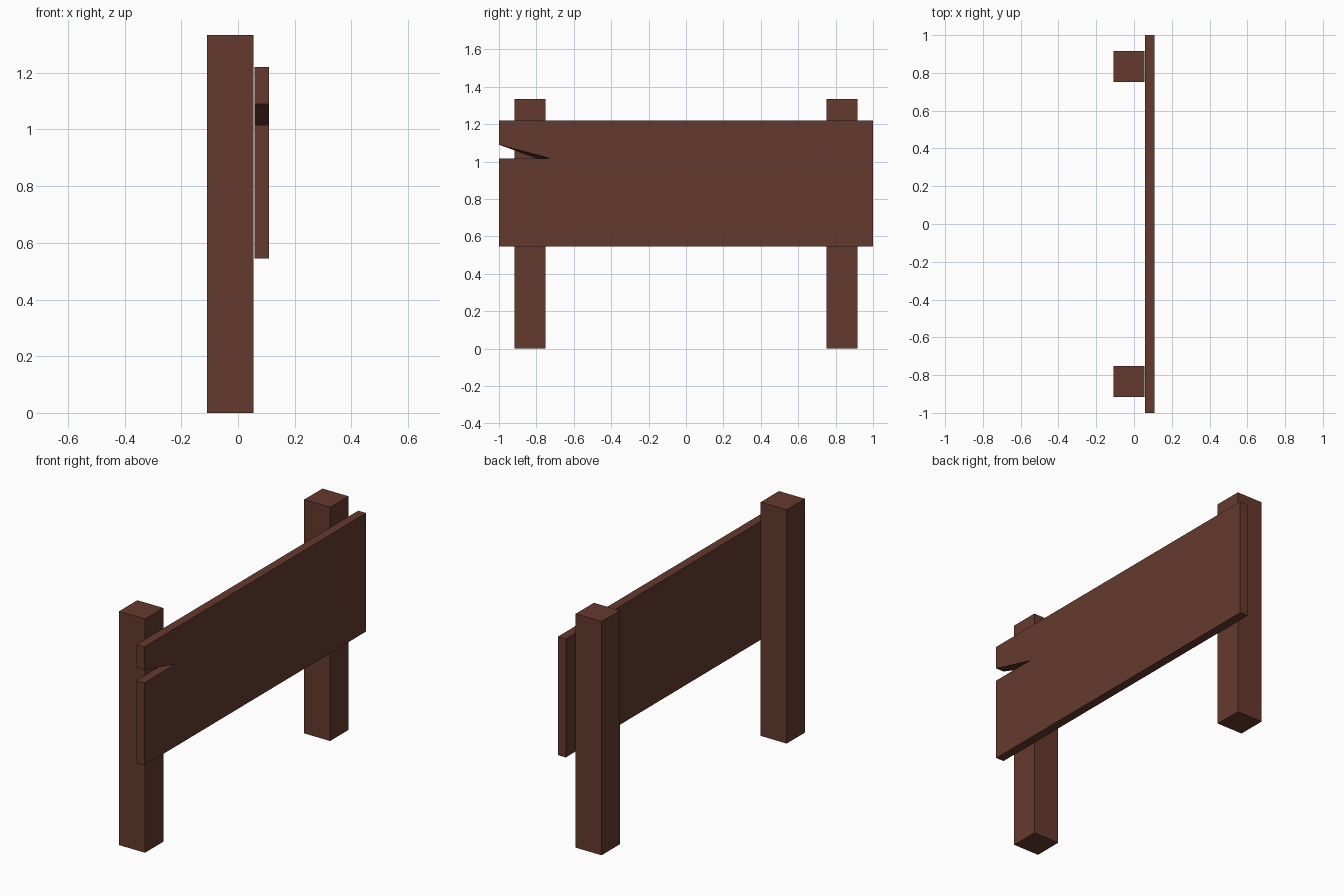
import bpy, bmesh

if "Cube" in bpy.data.objects:
    bpy.data.objects.remove(bpy.data.objects["Cube"])

wood = bpy.data.materials.new("dark brown wood")
wood.diffuse_color = (0.130, 0.042, 0.027, 1)
wood.use_nodes = True
wood.node_tree.nodes["Principled BSDF"].inputs["Base Color"].default_value = wood.diffuse_color


def loft(name, back, front):
    """Closed solid between two matching outlines."""
    bm = bmesh.new()
    a = [bm.verts.new(p) for p in back]
    b = [bm.verts.new(p) for p in front]
    bm.faces.new(a)
    bm.faces.new(b)
    for i in range(len(a)):
        j = (i + 1) % len(a)
        bm.faces.new((a[i], a[j], b[j], b[i]))
    bmesh.ops.recalc_face_normals(bm, faces=bm.faces)
    me = bpy.data.meshes.new(name)
    bm.to_mesh(me)
    bm.free()
    me.materials.append(wood)
    ob = bpy.data.objects.new(name, me)
    bpy.context.collection.objects.link(ob)
    return ob


# Two square posts
for side, label in ((-1, "left_post"), (1, "right_post")):
    ring = [(-0.109, side * 0.752), (0.055, side * 0.752),
            (0.055, side * 0.917), (-0.109, side * 0.917)]
    loft(label, [(x, y, 0) for x, y in ring], [(x, y, 1.334) for x, y in ring])


# Sign board with a split in one end; the split runs deeper on the outer face
def board_outline(x, tip):
    profile = [(-1, 0.545), (1, 0.545), (1, 1.221), (-1, 1.221),
               (-1, 1.09), (tip, 1.016), (-1, 1.016)]
    return [(x, y, z) for y, z in profile]


loft("sign_board", board_outline(0.059, -0.79), board_outline(0.109, -0.722))
